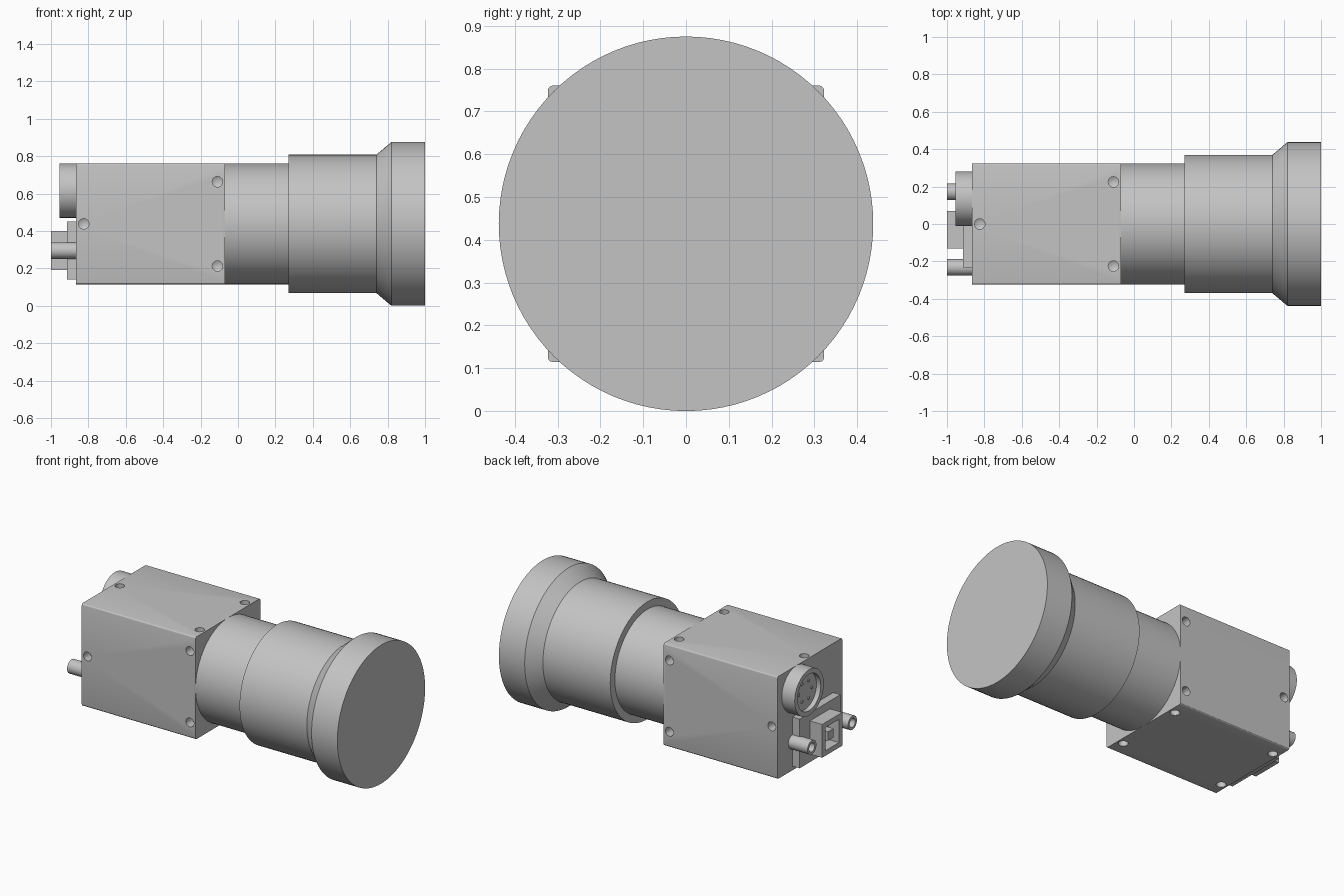
import bpy, bmesh, math
from mathutils import Matrix, Vector

cube = bpy.data.objects.get("Cube")
if cube:
    bpy.data.objects.remove(cube, do_unlink=True)

grey = bpy.data.materials.new("plain grey")
grey.use_nodes = True
COLOUR = (0.55, 0.55, 0.55, 1)
grey.diffuse_color = COLOUR
grey.node_tree.nodes["Principled BSDF"].inputs["Base Color"].default_value = COLOUR

AXIS_Z = 0.4375          # height of the lens axis
HALF = 0.323             # half width of the housing
BACK, FRONT = -0.865, -0.07


def finish(name, bm):
    bmesh.ops.recalc_face_normals(bm, faces=bm.faces)
    mesh = bpy.data.meshes.new(name)
    bm.to_mesh(mesh)
    bm.free()
    mesh.materials.append(grey)
    obj = bpy.data.objects.new(name, mesh)
    bpy.context.collection.objects.link(obj)
    return obj


def smooth(obj):
    bpy.ops.object.select_all(action='DESELECT')
    obj.select_set(True)
    bpy.context.view_layer.objects.active = obj
    bpy.ops.object.shade_smooth_by_angle(angle=math.radians(30))


def lathe(bm, profile, origin, direction, sides):
    """Spin (radius, distance) points around a direction; ends lie on the axis."""
    turn = Vector((0, 0, 1)).rotation_difference(Vector(direction)).to_matrix().to_4x4()
    place = Matrix.Translation(origin) @ turn
    verts = [bm.verts.new(place @ Vector((r, 0, t))) for r, t in profile]
    edges = [bm.edges.new(pair) for pair in zip(verts, verts[1:])]
    out = bmesh.ops.spin(bm, geom=verts + edges, cent=origin, axis=direction,
                         angle=2 * math.pi, steps=sides, use_merge=True)
    bmesh.ops.remove_doubles(bm, verts=bm.verts, dist=1e-5)


def turned(name, profile, origin, direction, sides=48):
    bm = bmesh.new()
    lathe(bm, profile, origin, direction, sides)
    obj = finish(name, bm)
    smooth(obj)
    return obj


def box(bm, low, high):
    low, high = Vector(low), Vector(high)
    size = high - low
    place = Matrix.Translation((low + high) / 2) @ Matrix.Diagonal((*size, 1))
    bmesh.ops.create_cube(bm, size=1, matrix=place)


# Housing with softened long edges
bm = bmesh.new()
box(bm, (BACK, -HALF, AXIS_Z - HALF), (FRONT, HALF, AXIS_Z + HALF))
long_edges = [e for e in bm.edges if abs(e.verts[0].co.x - e.verts[1].co.x) > 0.1]
bmesh.ops.bevel(bm, geom=long_edges, offset=0.012, segments=3, profile=0.5, affect='EDGES')
housing = finish("housing", bm)

# Mounting holes drilled in four sides
HOLE = [(0, 0.02), (0.028, 0.02), (0.028, -0.06), (0, -0.076)]
NEAR, FAR, SPREAD = -0.11, -0.825, 0.225
three = [(NEAR, SPREAD), (NEAR, -SPREAD), (FAR, 0)]
four = [(x, s * SPREAD) for x in (NEAR, FAR) for s in (-1, 1)]
bm = bmesh.new()
for side in (-1, 1):
    for x, offset in three:
        lathe(bm, HOLE, (x, side * HALF, AXIS_Z + offset), (0, side, 0), 24)
for x, offset in three:
    lathe(bm, HOLE, (x, offset, AXIS_Z + HALF), (0, 0, 1), 24)
for x, offset in four:
    lathe(bm, HOLE, (x, offset, AXIS_Z - HALF), (0, 0, -1), 24)
cutter = finish("hole_cutter", bm)
cutter.hide_render = True
drill = housing.modifiers.new("holes", 'BOOLEAN')
drill.operation = 'DIFFERENCE'
drill.solver = 'EXACT'
drill.object = cutter
bpy.context.view_layer.objects.active = housing
bpy.ops.object.modifier_apply(modifier=drill.name)
bpy.data.objects.remove(cutter, do_unlink=True)
smooth(housing)

# Lens barrel, stepped and flared towards the front cap
turned("lens_barrel",
       [(0, FRONT), (HALF, FRONT), (HALF, 0.27), (0.37, 0.27), (0.37, 0.74),
        (0.4375, 0.82), (0.4375, 1), (0, 1)],
       (0, 0, AXIS_Z), (1, 0, 0), 96)

# Round socket with recessed face and contacts
SOCKET_Y, SOCKET_Z = 0.135, 0.615
turned("round_socket",
       [(0, 0), (0.145, 0), (0.145, 0.09), (0.115, 0.09), (0.115, 0.06), (0, 0.06)],
       (BACK, SOCKET_Y, SOCKET_Z), (-1, 0, 0), 64)
for i in range(6):
    a = math.tau * i / 6
    turned("socket_contact", [(0, 0), (0.009, 0), (0.009, 0.008), (0, 0.008)],
           (BACK - 0.058, SOCKET_Y + 0.065 * math.cos(a), SOCKET_Z + 0.065 * math.sin(a)),
           (-1, 0, 0), 12)

# Data port: backing plate, block with square opening, inner tongue
PORT_Y, PORT_Z = -0.03, 0.295
bm = bmesh.new()
box(bm, (-0.915, PORT_Y - 0.203, 0.14), (BACK, PORT_Y + 0.203, 0.45))
finish("port_plate", bm)

bm = bmesh.new()
box(bm, (-1, PORT_Y - 0.1, PORT_Z - 0.105), (-0.915, PORT_Y + 0.1, PORT_Z + 0.105))
bm.normal_update()
face = min(bm.faces, key=lambda f: f.calc_center_median().x)
bmesh.ops.inset_region(bm, faces=[face], thickness=0.045)
pit = bmesh.ops.extrude_face_region(bm, geom=[face])
bmesh.ops.delete(bm, geom=[face], context='FACES')
bmesh.ops.translate(bm, vec=(0.075, 0, 0),
                    verts=[v for v in pit["geom"] if isinstance(v, bmesh.types.BMVert)])
finish("port_block", bm)

bm = bmesh.new()
box(bm, (-0.99, PORT_Y - 0.028, PORT_Z - 0.028), (-0.92, PORT_Y + 0.028, PORT_Z + 0.028))
finish("port_tongue", bm)

# Hollow screw posts on both sides of the port
for name, side in (("left_post", 1), ("right_post", -1)):
    turned(name,
           [(0, 0), (0.044, 0), (0.044, 0.135), (0.028, 0.135), (0.028, 0.06), (0, 0.06)],
           (BACK, PORT_Y + side * 0.202, PORT_Z), (-1, 0, 0), 32)
